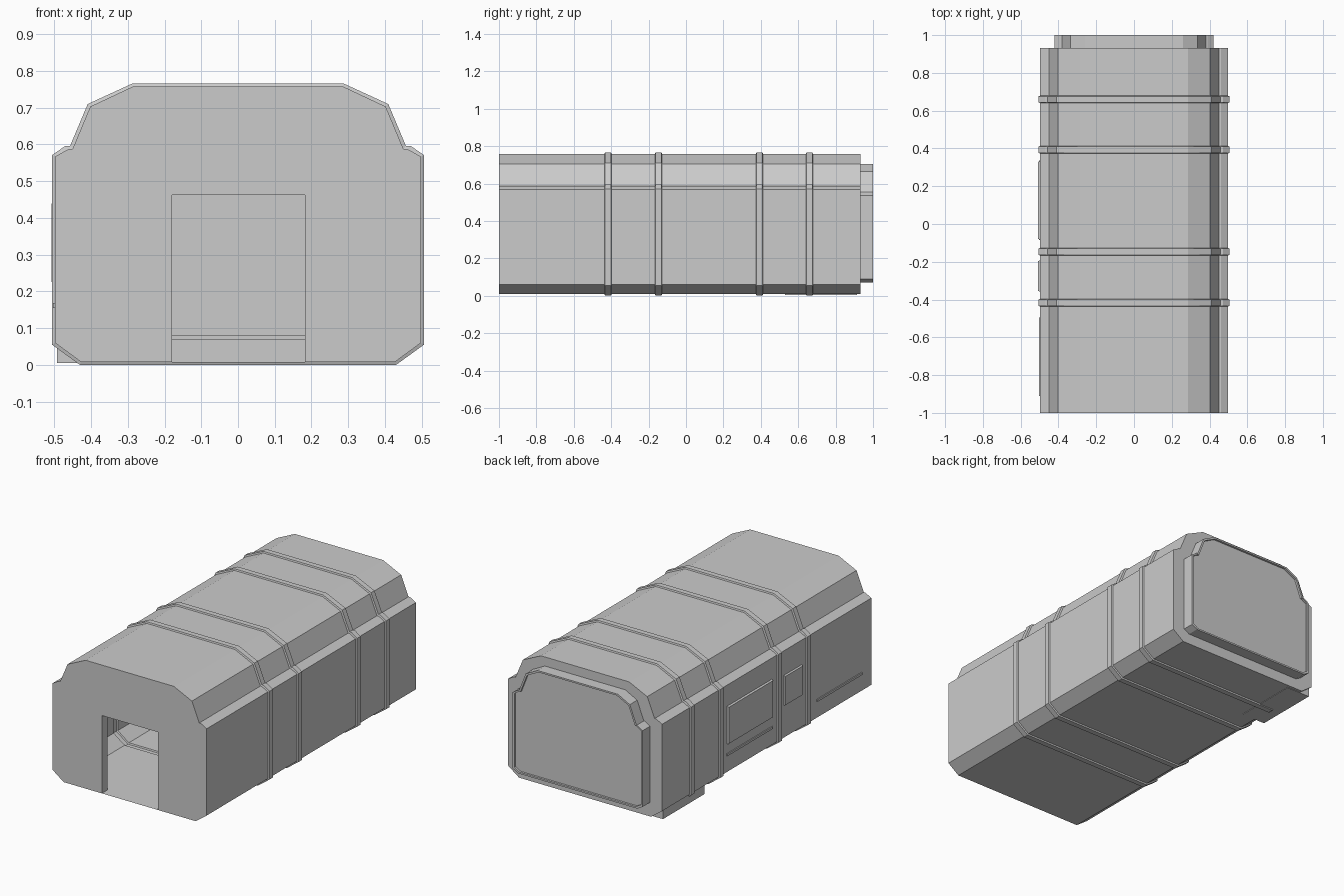
import bpy, bmesh

if "Cube" in bpy.data.objects:
    bpy.data.objects.remove(bpy.data.objects["Cube"])

# Half cross-sections (x, z) from bottom to roof
BODY = [(.427, .008), (.498, .06), (.498, .567), (.46, .588), (.45, .588), (.402, .703), (.285, .758)]
RIB = [(.43, 0), (.506, .055), (.506, .571), (.47, .596), (.457, .596), (.409, .71), (.287, .766)]
CAP = [(.385, .07), (.42, .09), (.42, .535), (.388, .555), (.38, .555), (.337, .665), (.26, .705)]
RIM = [(x * .975, .39 + (z - .39) * .97) for x, z in CAP]


def mirrored(half):
    return half + [(-x, z) for x, z in reversed(half)]


def finish(bm, name):
    bmesh.ops.recalc_face_normals(bm, faces=bm.faces)
    me = bpy.data.meshes.new(name)
    bm.to_mesh(me)
    bm.free()
    ob = bpy.data.objects.new(name, me)
    bpy.context.collection.objects.link(ob)
    return ob


def loft(bm, rings):
    """Skin a list of (y, half profile) sections; returns the vertex rings."""
    out = [[bm.verts.new((x, y, z)) for x, z in mirrored(h)] for y, h in rings]
    for a, b in zip(out, out[1:]):
        for i in range(len(a)):
            j = (i + 1) % len(a)
            bm.faces.new((a[i], a[j], b[j], b[i]))
    return out


def panel(name, x0, x1, y0, y1, z0, z1, taper=0.0):
    """Box whose -x face may be slightly smaller than its base."""
    bm = bmesh.new()
    bmesh.ops.create_cube(bm, size=1)
    for v in bm.verts:
        t = taper if v.co.x < 0 else 0
        v.co = (x0 if v.co.x < 0 else x1,
                y0 + t if v.co.y < 0 else y1 - t,
                z0 + t if v.co.z < 0 else z1 - t)
    return finish(bm, name)


# Hollow hull: skin with raised ribs, rear step and recessed rear cap
rings = [(-1, BODY)]
for c in (-.417, -.147, .393, .66):
    rings += [(c - .019, BODY), (c - .016, RIB), (c + .016, RIB), (c + .019, BODY)]
rings += [(.932, BODY), (.932, CAP), (1, CAP), (1, RIM), (.988, RIM)]
bm = bmesh.new()
r = loft(bm, rings)
bm.faces.new(r[-1])

# Front wall with doorway notch and inward jamb
door = [(-.18, .008), (-.18, .463), (.182, .463), (.182, .008)]
outer = [bm.verts.new((x, -1, z)) for x, z in door]
inner = [bm.verts.new((x, -.95, z)) for x, z in door]
bm.faces.new(r[0] + outer)
for i in range(3):
    bm.faces.new((outer[i], outer[i + 1], inner[i + 1], inner[i]))
bmesh.ops.remove_doubles(bm, verts=bm.verts, dist=1e-5)
finish(bm, "hull")

# Left side windows, slots and lower skirt box
panel("large_window", -.508, -.495, -.085, .335, .22, .445, .006)
panel("small_window", -.507, -.495, -.36, -.19, .245, .425, .006)
panel("middle_slot", -.504, -.495, -.085, .335, .155, .168)
panel("front_slot", -.504, -.495, -.91, -.495, .155, .168)
panel("skirt_box", -.492, -.34, .53, .915, .005, .062)
